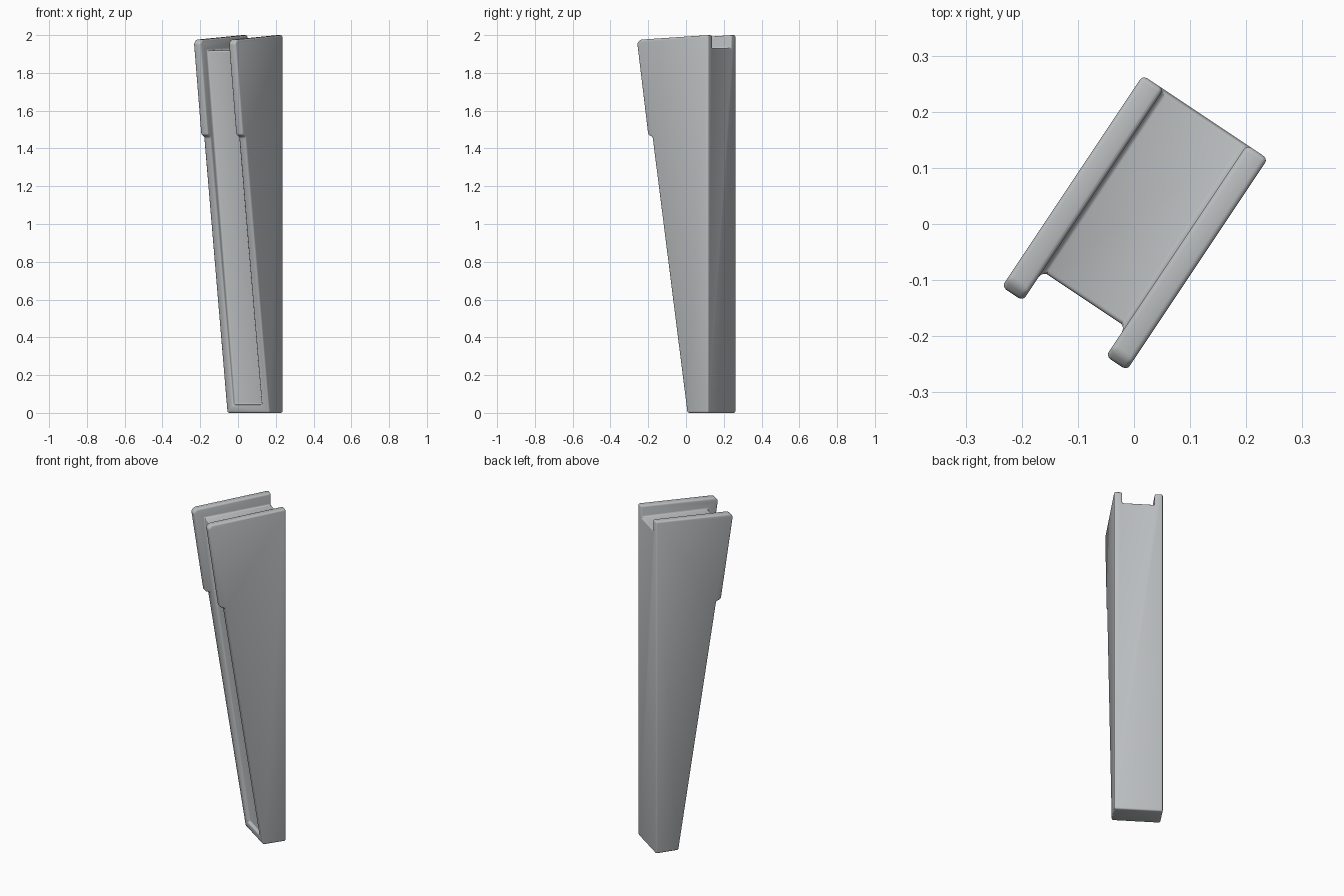
import bpy, bmesh, math

if "Cube" in bpy.data.objects:
    bpy.data.objects.remove(bpy.data.objects["Cube"])

W, V = 0.134, 0.089            # half width outside, half width of the channel
DEPTH = 0.458
ANG = math.radians(-33.7)      # the part is turned about z
CA, SA = math.cos(ANG), math.sin(ANG)

# Side profile points: (distance from back, height)
P = {
    "back_low": (0, 0), "front_low": (0.134, 0), "sill": (0.1405, 0.043),
    "step_in": (0.356, 1.46), "step_out": (0.384, 1.472),
    "nose": (0.454, 1.957), "nose_top": (0.436, 1.976), "back_top": (0, 2.0),
    "panel_low": (0.122, 0.043), "panel_top": (0.391, 1.918), "floor_back": (0, 1.932),
}

bm = bmesh.new()
cache = {}


def vert(name, w):
    if (name, w) not in cache:
        s, z = P[name]
        t = DEPTH / 2 - s
        cache[name, w] = bm.verts.new((w * CA - t * SA, w * SA + t * CA, z))
    return cache[name, w]


def face(*pts):
    bm.faces.new([vert(n, w) for n, w in pts])


rail = ["step_in", "step_out", "nose", "nose_top", "back_top"]
channel = ["sill", "panel_low", "panel_top", "floor_back"]

# Side rails: outer wall, inner wall and edge strips
for k in (-1, 1):
    face(*[(n, k * W) for n in ["back_low", "front_low"] + rail])
    face(*[(n, k * V) for n in ["sill"] + rail + channel[:0:-1]])
    for a, b in zip(rail, rail[1:]):
        face((a, k * W), (b, k * W), (b, k * V), (a, k * V))

# Recessed front panel and channel floor
for a, b in zip(channel, channel[1:]):
    face((a, -V), (b, -V), (b, V), (a, V))

# Front frame with sill, underside and back
face(("front_low", -W), ("front_low", W), ("step_in", W), ("step_in", V),
     ("sill", V), ("sill", -V), ("step_in", -V), ("step_in", -W))
face(("back_low", -W), ("back_low", W), ("front_low", W), ("front_low", -W))
face(("back_low", -W), ("back_low", W), ("back_top", W), ("back_top", V),
     ("floor_back", V), ("floor_back", -V), ("back_top", -V), ("back_top", -W))

# Rounded edges
bmesh.ops.recalc_face_normals(bm, faces=bm.faces[:])
edges = [e for e in bm.edges if e.calc_face_angle(0) > math.radians(15)]
bmesh.ops.bevel(bm, geom=edges, offset=0.009, offset_type='OFFSET', segments=3,
                profile=0.5, affect='EDGES', clamp_overlap=False)
bmesh.ops.recalc_face_normals(bm, faces=bm.faces[:])

mesh = bpy.data.meshes.new("channelled_support")
bm.to_mesh(mesh)
bm.free()
obj = bpy.data.objects.new("channelled_support", mesh)
bpy.context.collection.objects.link(obj)

mat = bpy.data.materials.new("light grey")
mat.diffuse_color = (0.5, 0.52, 0.53, 1)
mat.use_nodes = True
mat.node_tree.nodes["Principled BSDF"].inputs["Base Color"].default_value = mat.diffuse_color
mesh.materials.append(mat)

bpy.context.view_layer.objects.active = obj
obj.select_set(True)
bpy.ops.object.shade_smooth_by_angle(angle=math.radians(35))
